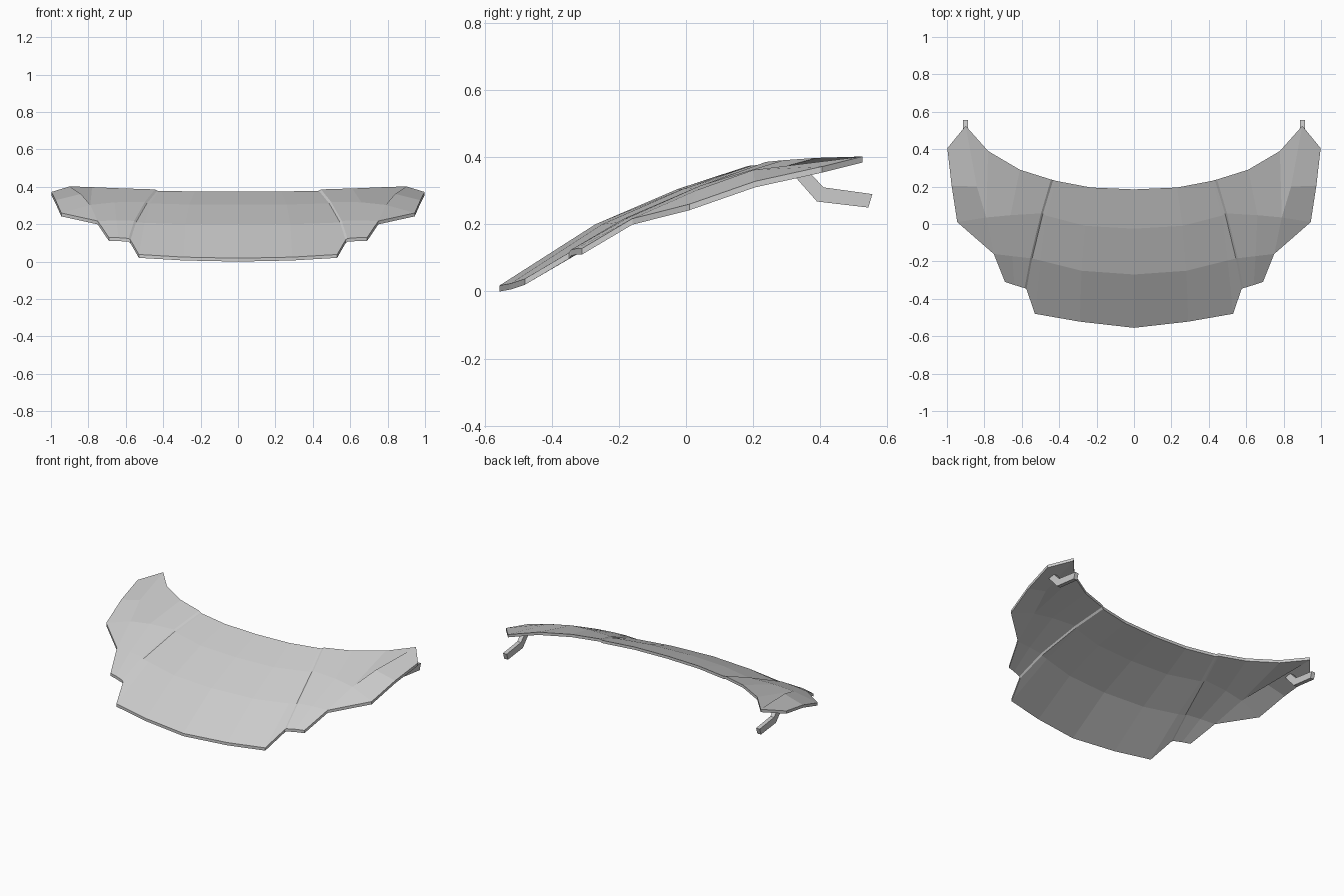
import bpy, bmesh

if "Cube" in bpy.data.objects:
    bpy.data.objects.remove(bpy.data.objects["Cube"])

THICK = 0.018

def add_mirror(ob):
    m = ob.modifiers.new("mirror", 'MIRROR')
    m.use_clip = True
    m.merge_threshold = 0.0005

def finish(name, bm):
    bmesh.ops.recalc_face_normals(bm, faces=bm.faces[:])
    me = bpy.data.meshes.new(name)
    bm.to_mesh(me)
    bm.free()
    ob = bpy.data.objects.new(name, me)
    bpy.context.collection.objects.link(ob)
    add_mirror(ob)
    return ob

# Hood panel, right half: cross rows from nose to rear edge, centre to side
rows = [
    [(0, -.555, .018), (.29, -.522, .024), (.53, -.48, .038), (.575, -.348, .116),
     (.585, -.343, .124), (.64, -.326, .128), (.69, -.31, .128)],
    [(0, -.27, .20), (.28, -.25, .20), (.50, -.195, .207), (.545, -.185, .210),
     (.555, -.183, .218), (.65, -.172, .220), (.75, -.16, .217)],
    [(0, -.025, .305), (.26, -.01, .305), (.47, .045, .311), (.487, .055, .312),
     (.497, .057, .320), (.66, .047, .317), (.79, .035, .303)],
    [(0, .185, .374), (.23, .195, .375), (.42, .231, .378), (.432, .235, .379),
     (.444, .238, .386), (.61, .29, .391), (.78, .39, .398)],
]
bm = bmesh.new()
grid = [[bm.verts.new(p) for p in row] for row in rows]
for a, b in zip(grid, grid[1:]):
    for i in range(len(a) - 1):
        bm.faces.new((a[i], a[i + 1], b[i + 1], b[i]))

# Side wing out to the rear corner
side, flank, inner, corner, tip = [bm.verts.new(p) for p in (
    (.945, .01, .26), (.975, .205, .328), (.84, .20, .362),
    (.998, .405, .372), (.90, .525, .402))]
g1, g2, g3 = (grid[i][-1] for i in (1, 2, 3))
for f in ((g1, side, g2), (g2, side, flank, inner),
          (inner, flank, corner, tip), (g2, inner, tip, g3)):
    bm.faces.new(f)

# Give the sheet its thickness, leaving the centre line open for the mirror
bmesh.ops.recalc_face_normals(bm, faces=bm.faces[:])
top = bm.faces[:]
low = bmesh.ops.duplicate(bm, geom=bm.verts[:] + bm.edges[:] + top)
vmap = low["vert_map"]
rim = [e for e in {e for f in top for e in f.edges}
       if len(e.link_faces) == 1 and not all(v.co.x < 1e-5 for v in e.verts)]
for e in rim:
    a, b = e.verts
    bm.faces.new((a, b, vmap[b], vmap[a]))
for v in [g for g in low["geom"] if isinstance(g, bmesh.types.BMVert)]:
    v.co.z -= THICK
finish("hood_panel", bm)

# Bent hinge arm under each rear corner
profile = [(.315, .353), (.39, .268), (.543, .25), (.555, .29), (.41, .31), (.36, .362)]
bm = bmesh.new()
l, r = [[bm.verts.new((x, y, z)) for y, z in profile] for x in (.888, .914)]
for i in range(6):
    j = (i + 1) % 6
    bm.faces.new((l[i], l[j], r[j], r[i]))
for s in (l, r):
    bm.faces.new((s[0], s[1], s[4], s[5]))
    bm.faces.new((s[1], s[2], s[3], s[4]))
finish("hinge_arm", bm)
